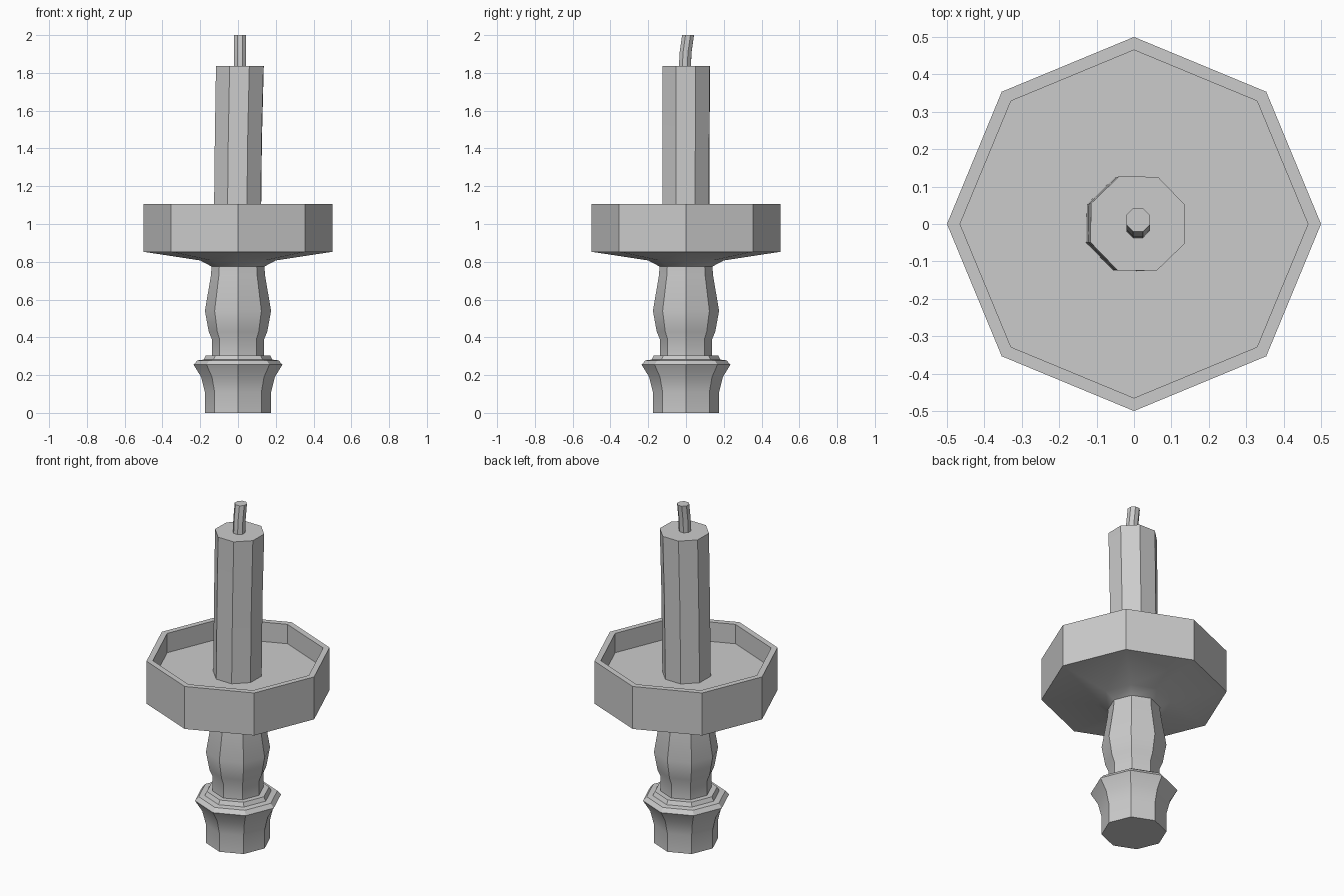
import bpy, bmesh
from math import cos, sin, radians, tau

SIDES = 8

cube = bpy.data.objects.get("Cube")
if cube:
    bpy.data.objects.remove(cube, do_unlink=True)

grey = bpy.data.materials.new("plain grey")
grey.use_nodes = True
colour = (0.6, 0.6, 0.6, 1)
grey.diffuse_color = colour
grey.node_tree.nodes["Principled BSDF"].inputs["Base Color"].default_value = colour


def lathe(name, rings, turn=0, cap_bottom=False, cap_top=False):
    """Bridge eight-sided rings given as (radius, z) or (radius, z, x, y)."""
    bm = bmesh.new()
    loops = []
    for radius, z, *centre in rings:
        cx, cy = centre or (0, 0)
        angles = [radians(turn) + tau * i / SIDES for i in range(SIDES)]
        loops.append([bm.verts.new((cx + radius * cos(a), cy + radius * sin(a), z))
                      for a in angles])
    for low, high in zip(loops, loops[1:]):
        for i in range(SIDES):
            j = (i + 1) % SIDES
            bm.faces.new((low[i], low[j], high[j], high[i]))
    if cap_bottom:
        bm.faces.new(loops[0][::-1])
    if cap_top:
        bm.faces.new(loops[-1])
    mesh = bpy.data.meshes.new(name)
    bm.to_mesh(mesh)
    bm.free()
    mesh.materials.append(grey)
    obj = bpy.data.objects.new(name, mesh)
    bpy.context.collection.objects.link(obj)
    bpy.ops.object.select_all(action='DESELECT')
    obj.select_set(True)
    bpy.context.view_layer.objects.active = obj
    bpy.ops.object.shade_smooth_by_angle(angle=radians(30))
    return obj


# Flared foot with a stepped collar
lathe("foot", [(0.175, 0), (0.175, 0.11), (0.195, 0.19), (0.235, 0.255),
               (0.215, 0.278), (0.182, 0.282), (0.17, 0.305), (0.138, 0.305)],
      cap_bottom=True)

# Bulging stem
lathe("stem", [(0.138, 0.305), (0.138, 0.39), (0.155, 0.43), (0.175, 0.54),
               (0.143, 0.73), (0.14, 0.775)])

# Drip pan with a thin raised wall
lathe("drip_pan", [(0.14, 0.775), (0.2, 0.807), (0.5, 0.853), (0.5, 1.105),
                   (0.465, 1.105), (0.465, 0.99)], cap_top=True)

# Slightly leaning candle
lathe("candle", [(0.134, 0.99, -0.003, -0.001), (0.134, 1.45, 0.002, 0),
                 (0.136, 1.836, 0.01, 0.001)], turn=21.5, cap_top=True)

# Bent wick
lathe("wick", [(0.034, 1.83, 0.011, -0.006), (0.034, 1.91, 0.011, -0.002),
               (0.034, 2.0, 0.011, 0.011)], turn=21.5, cap_top=True)
